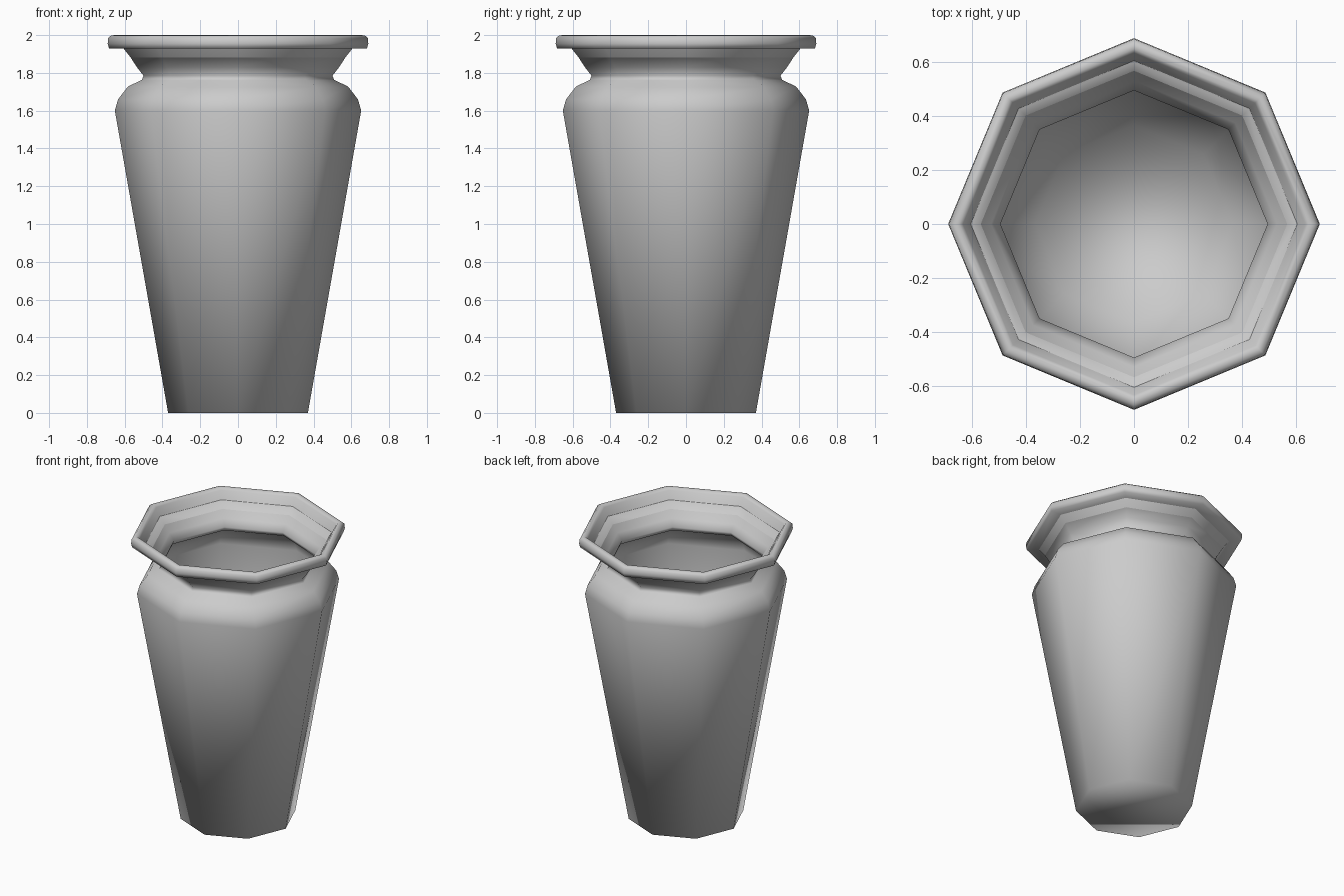
import bpy, bmesh, math

cube = bpy.data.objects.get("Cube")
if cube:
    bpy.data.objects.remove(cube, do_unlink=True)

SIDES = 8
WALL = 0.004

clay = bpy.data.materials.new("grey_clay")
clay.use_nodes = True
GREY = (0.6, 0.6, 0.6, 1)
clay.diffuse_color = GREY
clay.node_tree.nodes["Principled BSDF"].inputs["Base Color"].default_value = GREY


def lathe(name, profile):
    """Turn an (r, z) profile into an eight-sided shell with capped ends."""
    bm = bmesh.new()
    rings = []
    for r, z in profile:
        angles = [math.tau * i / SIDES for i in range(SIDES)]
        rings.append([bm.verts.new((r * math.cos(a), r * math.sin(a), z)) for a in angles])
    for low, high in zip(rings, rings[1:]):
        for i in range(SIDES):
            j = (i + 1) % SIDES
            bm.faces.new((low[i], low[j], high[j], high[i]))
    bm.faces.new(rings[0][::-1])
    bm.faces.new(rings[-1])
    bmesh.ops.recalc_face_normals(bm, faces=bm.faces[:])
    for face in bm.faces:
        face.smooth = True
    mesh = bpy.data.meshes.new(name)
    bm.to_mesh(mesh)
    bm.free()
    mesh.materials.append(clay)
    obj = bpy.data.objects.new(name, mesh)
    bpy.context.collection.objects.link(obj)
    return obj


# Tapered body, rounded shoulder, narrow neck and flared collar
body = [(0.37, 0), (0.652, 1.6), (0.635, 1.66), (0.585, 1.725), (0.51, 1.76),
        (0.50, 1.785), (0.535, 1.83), (0.60, 1.93)]
# Rounded rim, from its underside over the top to the inside
rim = [(0.683, 1.93), (0.69, 1.955), (0.687, 1.985), (0.672, 1.998), (0.65, 2.0),
       (0.635, 1.985), (0.612, 1.937)]
# Thin hollow inside follows the body back down to the floor
inside = [(r - WALL, z + WALL) for r, z in reversed(body[:-1])]

lathe("vase", body + rim + inside)
